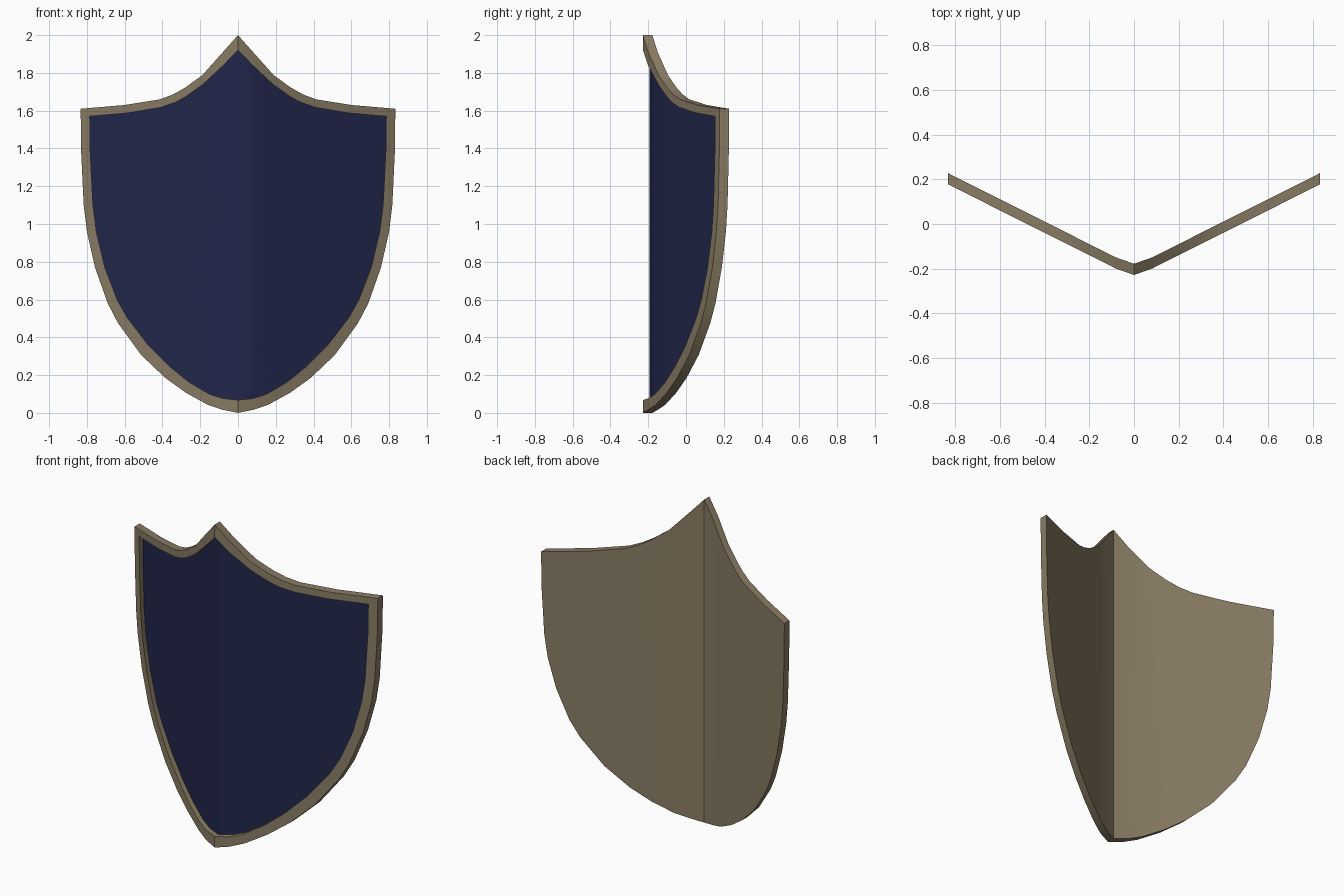
import bpy, bmesh, math

if "Cube" in bpy.data.objects:
    bpy.data.objects.remove(bpy.data.objects["Cube"])

# Half outlines in front view (x, z), paired point for point, top to bottom
OUTER = [(0, 2.0), (.08, 1.91), (.19, 1.787), (.28, 1.722), (.344, 1.686), (.413, 1.66),
         (.6, 1.63), (.833, 1.61), (.831, 1.395), (.817, 1.1), (.80, .96), (.757, .77),
         (.69, .58), (.635, .475), (.513, .307), (.386, .186), (.275, .106), (.16, .043),
         (.08, .016), (0, 0)]
INNER = [(0, 1.92), (.08, 1.838), (.19, 1.735), (.28, 1.672), (.335, 1.642), (.41, 1.617),
         (.58, 1.588), (.785, 1.57), (.783, 1.395), (.768, 1.1), (.75, .96), (.705, .77),
         (.64, .6), (.587, .505), (.476, .36), (.36, .244), (.255, .16), (.15, .099),
         (.08, .077), (0, .068)]
THICK, RECESS = .05, .035


def front_y(x):
    """Depth of the folded front surface, with a softened centre ridge."""
    return -.228 + .35 * x if x < .08 else -.2 + .502 * (x - .08)


def material(name, rgb):
    m = bpy.data.materials.new(name)
    m.diffuse_color = (*rgb, 1)
    m.use_nodes = True
    m.node_tree.nodes["Principled BSDF"].inputs["Base Color"].default_value = m.diffuse_color
    return m


def ring(bm, outline, offset, side):
    return [bm.verts.new((side * x, front_y(x) + offset, z)) for x, z in outline]


def strip(bm, a, b):
    for i in range(len(a) - 1):
        bm.faces.new((a[i], a[i + 1], b[i + 1], b[i]))


def fill(bm, r):
    """Centre ridge strip plus the flat wing."""
    return [bm.faces.new((r[0], r[1], r[-2], r[-1])), bm.faces.new(r[1:-1])]


def finish(bm, name, mat, angle):
    me = bpy.data.meshes.new(name)
    bm.to_mesh(me)
    bm.free()
    ob = bpy.data.objects.new(name, me)
    bpy.context.collection.objects.link(ob)
    me.materials.append(mat)
    bpy.ops.object.select_all(action='DESELECT')
    ob.select_set(True)
    bpy.context.view_layer.objects.active = ob
    bpy.ops.object.shade_smooth_by_angle(angle=math.radians(angle))


# Frame: back plate, outer wall, raised rim and inner wall
bm = bmesh.new()
for side in (1, -1):
    back = ring(bm, OUTER, THICK, side)
    edge = ring(bm, OUTER, 0, side)
    lip = ring(bm, INNER, 0, side)
    floor = ring(bm, INNER, RECESS, side)
    fill(bm, back)
    strip(bm, back, edge)
    strip(bm, edge, lip)
    strip(bm, lip, floor)
bmesh.ops.remove_doubles(bm, verts=bm.verts, dist=1e-4)
bmesh.ops.recalc_face_normals(bm, faces=bm.faces)
finish(bm, "shield_frame", material("bronze", (.25, .20, .125)), 28)

# Recessed blue front panel
bm = bmesh.new()
for side in (1, -1):
    for f in fill(bm, ring(bm, INNER, RECESS, side)):
        f.normal_update()
        if f.normal.y > 0:
            f.normal_flip()
bmesh.ops.remove_doubles(bm, verts=bm.verts, dist=1e-4)
finish(bm, "front_panel", material("navy", (.015, .02, .07)), 50)
